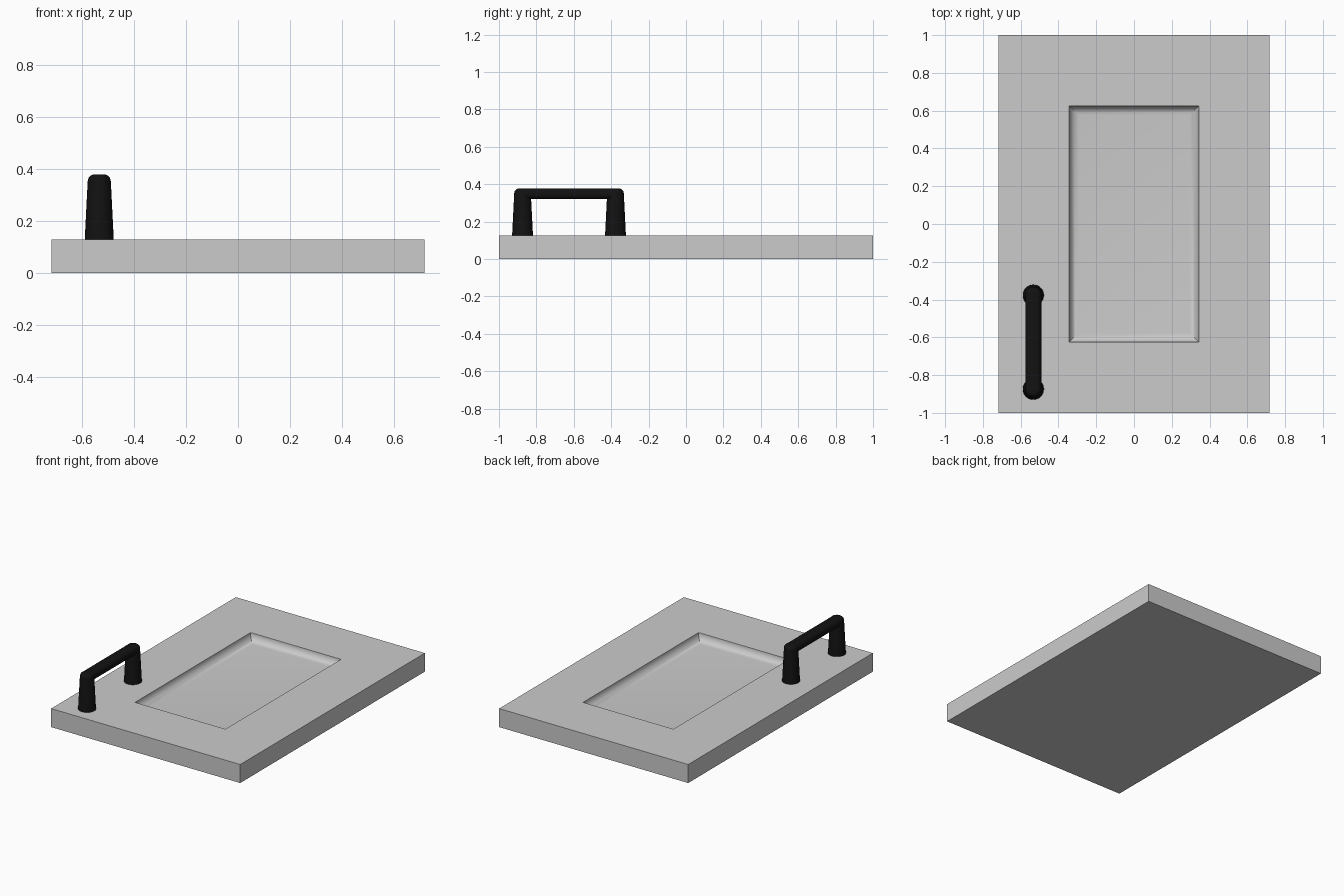
import bpy, bmesh, math

if "Cube" in bpy.data.objects:
    bpy.data.objects.remove(bpy.data.objects["Cube"])

black = bpy.data.materials.new("black")
black.diffuse_color = (0.006, 0.006, 0.006, 1)
black.use_nodes = True
black.node_tree.nodes["Principled BSDF"].inputs["Base Color"].default_value = black.diffuse_color


def finish(bm, name, mat=None, angle=40):
    bmesh.ops.recalc_face_normals(bm, faces=bm.faces)
    me = bpy.data.meshes.new(name)
    bm.to_mesh(me)
    bm.free()
    ob = bpy.data.objects.new(name, me)
    bpy.context.collection.objects.link(ob)
    if mat:
        me.materials.append(mat)
    bpy.ops.object.select_all(action='DESELECT')
    ob.select_set(True)
    bpy.context.view_layer.objects.active = ob
    bpy.ops.object.shade_smooth_by_angle(angle=math.radians(angle))
    return ob


def loft(bm, rings):
    loops = [[bm.verts.new(p) for p in r] for r in rings]
    n = len(loops[0])
    for a, b in zip(loops, loops[1:]):
        for i in range(n):
            j = (i + 1) % n
            bm.faces.new((a[i], a[j], b[j], b[i]))
    bm.faces.new(loops[0])
    bm.faces.new(loops[-1])


W, T = 0.717, 0.127           # half width, thickness
HX, YS = -0.533, (-0.874, -0.377)  # handle position
TOP = 0.378

# Door panel: slab with a cove-edged recess in its top face
bm = bmesh.new()
bmesh.ops.create_cube(bm, size=1)
for v in bm.verts:
    v.co = (v.co.x * 2 * W, v.co.y * 2, (v.co.z + 0.5) * T)
top = max(bm.faces, key=lambda f: f.calc_center_median().z)
bmesh.ops.inset_region(bm, faces=[top], thickness=1 - 0.626, use_even_offset=True)
R, N = 0.05, 8
for k in range(N):
    a, b = (math.pi / 2 * t / N for t in (k, k + 1))
    # each step follows a quarter circle: steep at the rim, level at the floor
    bmesh.ops.inset_region(bm, faces=[top], use_even_offset=True,
                           thickness=R * (math.cos(a) - math.cos(b)))
    for v in top.verts:
        v.co.z -= R * (math.sin(b) - math.sin(a))
finish(bm, "door_panel", angle=30)

# Handle legs: tapered posts with rounded tops
tip = 0.027
profile = [(0.056, T - 0.005), (0.0445, TOP - tip)]
for k in range(1, 7):
    a = math.pi / 2 * k / 6
    profile.append((0.0445 - tip + tip * math.cos(a), TOP - tip + tip * math.sin(a)))
for name, y in zip(("handle_leg_front", "handle_leg_back"), YS):
    bm = bmesh.new()
    loft(bm, [[(HX + r * math.cos(2 * math.pi * i / 32),
                y + r * math.sin(2 * math.pi * i / 32), z) for i in range(32)]
              for r, z in profile])
    finish(bm, name, black)

# Handle grip: rounded bar joining the two legs
hw, zc, hh, r = 0.042, 0.349, 0.0288, 0.025
section = []
for q, (sx, sz) in enumerate(((1, 1), (-1, 1), (-1, -1), (1, -1))):
    for k in range(7):
        a = math.pi / 2 * (q + k / 6)
        section.append((HX + sx * (hw - r) + r * math.cos(a),
                        zc + sz * (hh - r) + r * math.sin(a)))
bm = bmesh.new()
loft(bm, [[(x, y, z) for x, z in section] for y in YS])
finish(bm, "handle_grip", black)
